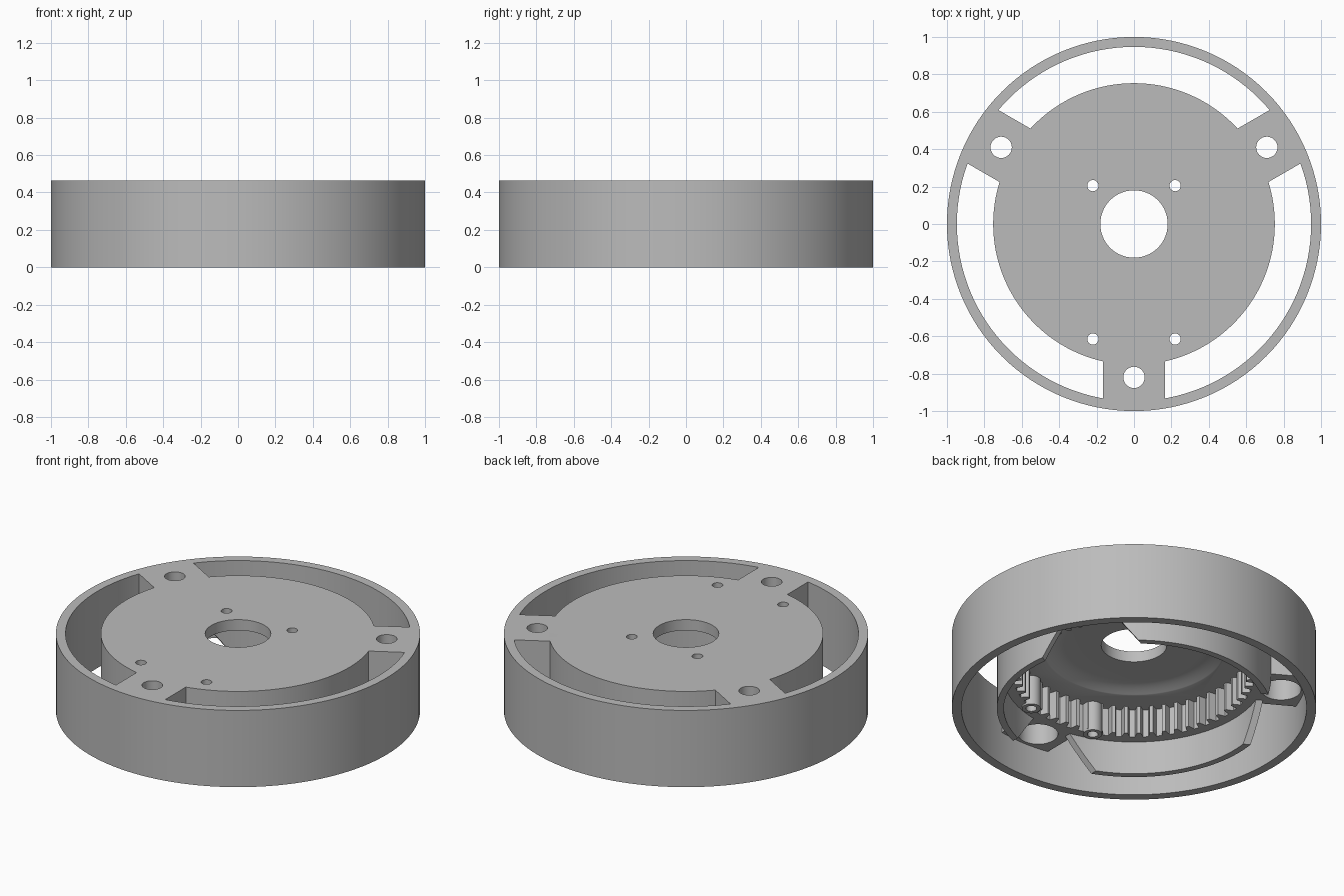
import bpy, bmesh
from math import sin, cos, pi, radians
from mathutils import Matrix

cube = bpy.data.objects.get("Cube")
if cube:
    bpy.data.objects.remove(cube, do_unlink=True)

TOP, FLOOR, CEILING = 0.465, 0.2, 0.37
SPOKE_ANGLES = (-90, 30, 150)

grey = bpy.data.materials.new("plain grey")
grey.use_nodes = True
grey.diffuse_color = (0.5, 0.5, 0.5, 1)
grey.node_tree.nodes["Principled BSDF"].inputs["Base Color"].default_value = (0.5, 0.5, 0.5, 1)


def finish(name, bm):
    bmesh.ops.recalc_face_normals(bm, faces=bm.faces)
    mesh = bpy.data.meshes.new(name)
    bm.to_mesh(mesh)
    bm.free()
    mesh.materials.append(grey)
    obj = bpy.data.objects.new(name, mesh)
    bpy.context.collection.objects.link(obj)
    return obj


def lathe(name, profile, segs=128):
    """Closed (radius, z) profile turned around the z axis."""
    bm = bmesh.new()
    rings = [[bm.verts.new((r * cos(2 * pi * i / segs), r * sin(2 * pi * i / segs), z))
              for r, z in profile] for i in range(segs)]
    n = len(profile)
    for i in range(segs):
        a, b = rings[i], rings[(i + 1) % segs]
        for j in range(n):
            k = (j + 1) % n
            bm.faces.new((a[j], b[j], b[k], a[k]))
    return finish(name, bm)


def prism(name, outline, low, high, matrix=Matrix()):
    """Flat outline extruded along its local z axis, then placed by the matrix."""
    bm = bmesh.new()
    a = [bm.verts.new((x, y, low)) for x, y in outline]
    b = [bm.verts.new((x, y, high)) for x, y in outline]
    bm.faces.new(a)
    bm.faces.new(b)
    for i in range(len(a)):
        k = (i + 1) % len(a)
        bm.faces.new((a[i], a[k], b[k], b[i]))
    bm.transform(matrix)
    return finish(name, bm)


def cylinder(name, x, y, radius, low, high, segs=32):
    outline = [(x + radius * cos(2 * pi * i / segs), y + radius * sin(2 * pi * i / segs))
               for i in range(segs)]
    return prism(name, outline, low, high)


def combine(target, other, operation):
    mod = target.modifiers.new(operation.lower(), 'BOOLEAN')
    mod.operation = operation
    mod.solver = 'EXACT'
    mod.object = other
    bpy.context.view_layer.objects.active = target
    bpy.ops.object.modifier_apply(modifier=mod.name)
    bpy.data.objects.remove(other, do_unlink=True)


# Drum: top plate with centre hole, solid body and thin skirt
housing = lathe("gear_housing", [(0.18, TOP), (0.753, TOP), (0.753, 0), (0.715, 0),
                                 (0.715, FLOOR), (0.18, FLOOR)])

# Toothed cavity of the internal ring gear
teeth = 56
outline = []
for i in range(teeth):
    for step, radius in ((-0.30, 0.66), (0.10, 0.66), (0.26, 0.618), (0.54, 0.618)):
        a = 2 * pi * (i + step) / teeth
        outline.append((radius * cos(a), radius * sin(a)))
combine(housing, prism("tooth_cavity", outline, 0.1, CEILING), 'DIFFERENCE')

# Rounded shallow recess in the ceiling
steps = 10
curve = [(0.52 - 0.14 * i / steps, CEILING - 0.01 + 0.04 * sin(pi / 2 * i / steps))
         for i in range(steps + 1)]
recess = lathe("ceiling_recess", [(0.1, 0.3), (0.52, 0.3)] + curve + [(0.1, 0.40)])
combine(housing, recess, 'DIFFERENCE')

# Skirt notches under each spoke
for angle in SPOKE_ANGLES:
    placing = Matrix.Rotation(radians(angle), 4, 'Z') @ Matrix(
        ((0, 0, 1, 0), (1, 0, 0, 0), (0, 1, 0, 0), (0, 0, 0, 1)))
    notch = prism("notch", [(-0.295, -0.02), (0.295, -0.02), (0.13, FLOOR), (-0.13, FLOOR)],
                  0.6, 0.85, placing)
    combine(housing, notch, 'DIFFERENCE')

# Outer ring joined to the drum by three spokes
ring = lathe("outer_ring", [(1, 0), (1, TOP), (0.947, TOP), (0.947, 0)])
for angle in SPOKE_ANGLES:
    spoke = prism("spoke", [(0.69, -0.165), (0.965, -0.165), (0.965, 0.165), (0.69, 0.165)],
                  FLOOR, TOP, Matrix.Rotation(radians(angle), 4, 'Z'))
    combine(ring, spoke, 'UNION')
combine(housing, ring, 'UNION')

# Screw posts interrupting the teeth
for side in (-1, 1):
    post = cylinder("screw_post", side * 0.22, -0.615, 0.052, FLOOR - 0.01, 0.42)
    combine(housing, post, 'UNION')

# Mounting holes with wide counterbores below
for angle in SPOKE_ANGLES:
    x, y = 0.82 * cos(radians(angle)), 0.82 * sin(radians(angle))
    combine(housing, cylinder("counterbore", x, y, 0.11, 0.1, 0.40), 'DIFFERENCE')
    combine(housing, cylinder("mounting_hole", x, y, 0.057, 0.1, 0.6), 'DIFFERENCE')

# Small screw holes
for x in (-0.22, 0.22):
    for y in (-0.615, 0.205):
        combine(housing, cylinder("screw_hole", x, y, 0.03, 0.1, 0.6, 24), 'DIFFERENCE')

# Smooth curved walls, keep edges sharp
bpy.ops.object.select_all(action='DESELECT')
housing.select_set(True)
bpy.context.view_layer.objects.active = housing
bpy.ops.object.shade_smooth_by_angle(angle=radians(25))
